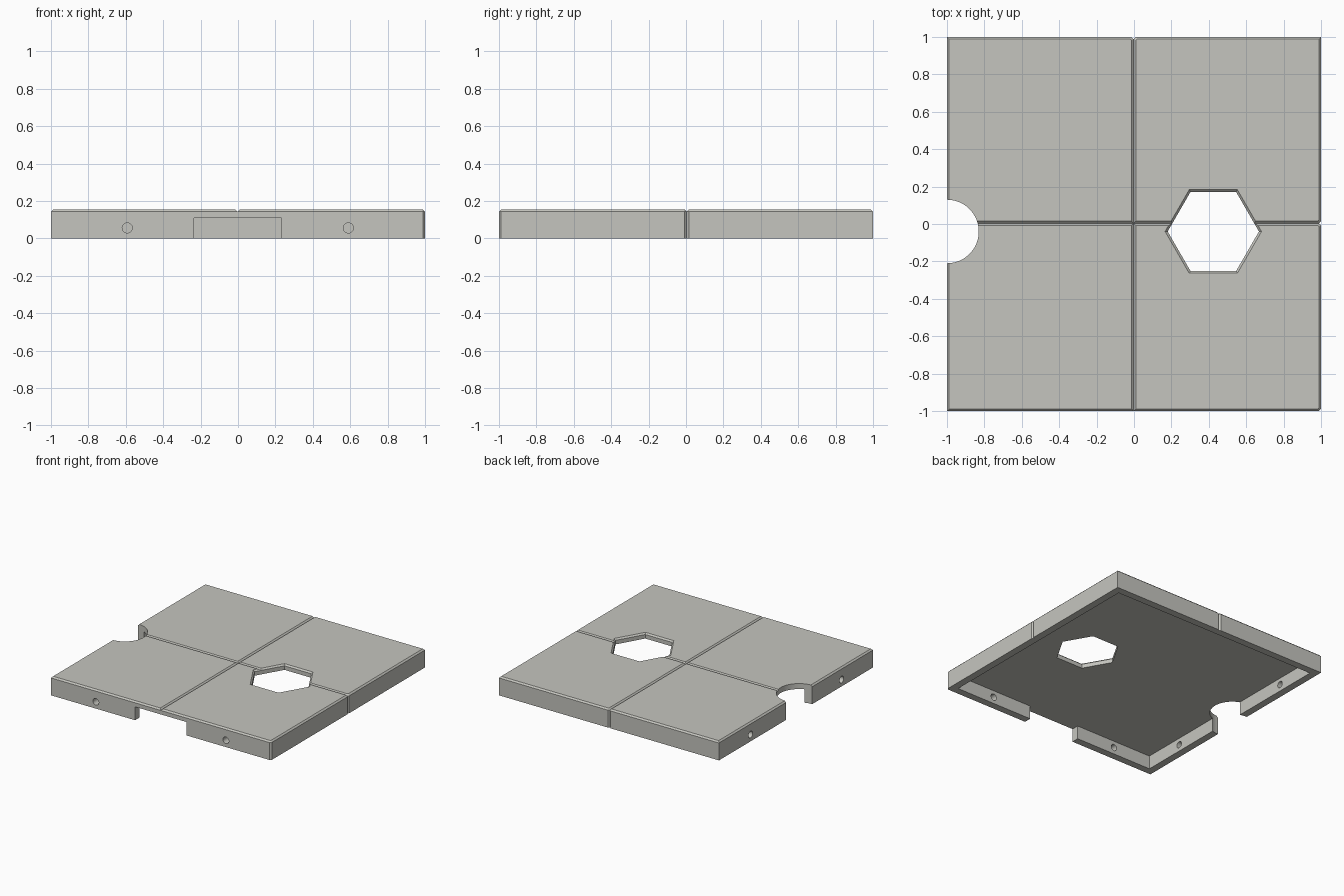
import bpy, bmesh, math
from mathutils import Vector

if "Cube" in bpy.data.objects:
    bpy.data.objects.remove(bpy.data.objects["Cube"])

H = 0.155              # plate height
CEIL = 0.11            # underside of the top slabs
IN = 0.94              # inner face of the rim walls
CH = 0.012             # chamfer and groove size
GX, GY = -0.002, 0.004   # groove lines
HX, HY, HR = 0.424, -0.04, 0.244   # hexagonal hole
NY, NR = -0.04, 0.17   # round notch in the left edge
PIN_Z, PIN_R, SEG = 0.056, 0.027, 24

bm = bmesh.new()


def face(pts):
    bm.faces.new([bm.verts.new(p) for p in pts])


def flat(pts, z):
    return [(p[0], p[1], z) for p in pts]


def arc(a0, a1, n):
    """Points on the notch circle, angles in degrees."""
    out = []
    for i in range(n + 1):
        a = math.radians(a0 + (a1 - a0) * i / n)
        out.append((-1 + NR * math.cos(a), NY + NR * math.sin(a)))
    return out


def inset(pts):
    """Move every edge inwards by the chamfer, except notch edges."""
    out = []
    n = len(pts)
    for i in range(n):
        a, b, c = (Vector(pts[j % n][:2]) for j in (i - 1, i, i + 1))
        d1 = 0 if pts[i - 1][2] == "notch" else CH
        d2 = 0 if pts[i][2] == "notch" else CH
        u, v = (b - a).normalized(), (c - b).normalized()
        p = a + Vector((-u.y, u.x)) * d1
        q = b + Vector((-v.y, v.x)) * d2
        cr = u.x * v.y - u.y * v.x
        if abs(cr) < 1e-6:
            out.append(q)
        else:
            w = q - p
            out.append(p + u * ((w.x * v.y - w.y * v.x) / cr))
    return out


def slab(pts):
    """One chamfered quarter: top, bevel strip, sides and underside."""
    top = inset(pts)
    face(flat(top, H))
    n = len(pts)
    for i in range(n):
        j = (i + 1) % n
        a, b = pts[i], pts[j]
        face([(*a[:2], H - CH), (*b[:2], H - CH), (*top[j], H), (*top[i], H)])
        if a[2] != "groove":
            face([(*a[:2], CEIL), (*b[:2], CEIL), (*b[:2], H - CH), (*a[:2], H - CH)])
    under = []
    for p in pts:
        q = (max(-IN, min(IN, p[0])), max(-IN, min(IN, p[1])))
        if not under or (Vector(q) - Vector(under[-1])).length > 1e-5:
            under.append(q)
    face(flat(reversed(under), CEIL))


def side(a, b, hole):
    """Upright wall face, with a pin hole centred on the given point if any."""
    lo, hi = flat((a, b), 0), flat((a, b), CEIL)
    if hole is None:
        face([lo[0], lo[1], hi[1], hi[0]])
        return
    u = (Vector(b[:2]) - Vector(a[:2])).normalized().to_3d()
    c = Vector((a[0], hole, PIN_Z)) if abs(u.x) < 0.5 else Vector((hole, a[1], PIN_Z))
    ring = []
    for i in range(SEG):
        t = 2 * math.pi * i / SEG
        ring.append(c + u * PIN_R * math.cos(t) + Vector((0, 0, PIN_R * math.sin(t))))
    half = SEG // 2
    ml, mr = flat((a, b), PIN_Z)
    face([ml] + ring[half::-1] + [mr, hi[1], hi[0]])
    face([ml, lo[0], lo[1], mr, ring[0]] + ring[:half - 1:-1])
    # bore through the wall, made once from the outer face
    if max(abs(c.x), abs(c.y)) > 0.99:
        inward = Vector((-u.y, u.x, 0)) * (1 - IN)
        for i in range(SEG):
            p, q = ring[i], ring[(i + 1) % SEG]
            face([p, q, q + inward, p + inward])


def wall(pts):
    """Rim wall from a plan outline of (x, y, pin hole)."""
    face(flat(reversed(pts), 0))
    for i, a in enumerate(pts):
        side(a, pts[(i + 1) % len(pts)], a[2])


def tag(pts, kind):
    return [(p[0], p[1], kind) for p in pts]


# Hexagon corners, counted from the right going round, and groove crossings
hexa = [(HX + HR * math.cos(math.pi * k / 3), HY + HR * math.sin(math.pi * k / 3))
        for k in range(6)]
cross = (GY - HY) / math.tan(math.pi / 3)
h_right, h_left = HX + HR - cross, HX - HR + cross
split = math.degrees(math.asin((GY - NY) / NR))

# Four top slabs
O, G, X, N = "outer", "groove", "hex", "notch"
slab([(GX, -1, O), (1 - CH, -1, O), (1, -1 + CH, O), (1, GY - CH, O), (1 - CH, GY, G),
      (h_right, GY, X)] + tag([hexa[k] for k in (0, 5, 4, 3)], X)
     + [(h_left, GY, G), (GX, GY, G)])
slab([(GX, GY, G), (h_left, GY, X)] + tag([hexa[2], hexa[1]], X)
     + [(h_right, GY, G), (1 - CH, GY, O), (1, GY + CH, O), (1, 1, O),
        (GX + CH, 1, O), (GX, 1 - CH, G)])
slab([(GX, GY, G), (GX, 1 - CH, O), (GX - CH, 1, O), (-1, 1, O)]
     + tag(arc(90, split, 12)[:-1], N) + tag(arc(90, split, 12)[-1:], G))
slab([(-1, -1, O), (GX, -1, G), (GX, GY, G)]
     + tag(arc(split, -90, 18)[:-1], N) + tag(arc(split, -90, 18)[-1:], O))

# Rim walls, interrupted by the front opening and the round notch
F0, F1, P0, P1 = -0.235, 0.232, -0.592, 0.59
edge = math.degrees(math.acos((1 - IN) / NR))
wall([(F1, -1, P1), (1 - CH, -1, None), (1, -1 + CH, None), (1, GY - CH, None),
      (1 - CH, GY, None), (1, GY + CH, None), (1, 1, None), (GX + CH, 1, None),
      (GX, 1 - CH, None), (GX - CH, 1, None), (-1, 1, P1)]
     + tag(arc(90, edge, 4)[:-1], None) + tag(arc(90, edge, 4)[-1:], P1)
     + [(-IN, IN, None), (IN, IN, None), (IN, -IN, P1), (F1, -IN, None)])
wall([(-1, -1, P0), (F0, -1, None), (F0, -IN, P0), (-IN, -IN, P0)]
     + tag(arc(-edge, -90, 4)[:-1], None) + tag(arc(-edge, -90, 4)[-1:], P0))

# Underside strip over the front opening
face([(F0, -IN, CEIL), (F1, -IN, CEIL), (F1, -1, CEIL), (F0, -1, CEIL)])

bmesh.ops.remove_doubles(bm, verts=bm.verts, dist=1e-5)
bm.normal_update()

stone = bpy.data.materials.new("stone_grey")
stone.diffuse_color = (0.56, 0.56, 0.52, 1)
stone.use_nodes = True
stone.node_tree.nodes["Principled BSDF"].inputs["Base Color"].default_value = stone.diffuse_color
mesh = bpy.data.meshes.new("floor_tile")
bm.to_mesh(mesh)
bm.free()
mesh.materials.append(stone)
tile = bpy.data.objects.new("floor_tile", mesh)
bpy.context.scene.collection.objects.link(tile)
bpy.context.view_layer.objects.active = tile
tile.select_set(True)
bpy.ops.object.shade_smooth_by_angle(angle=math.radians(20))
